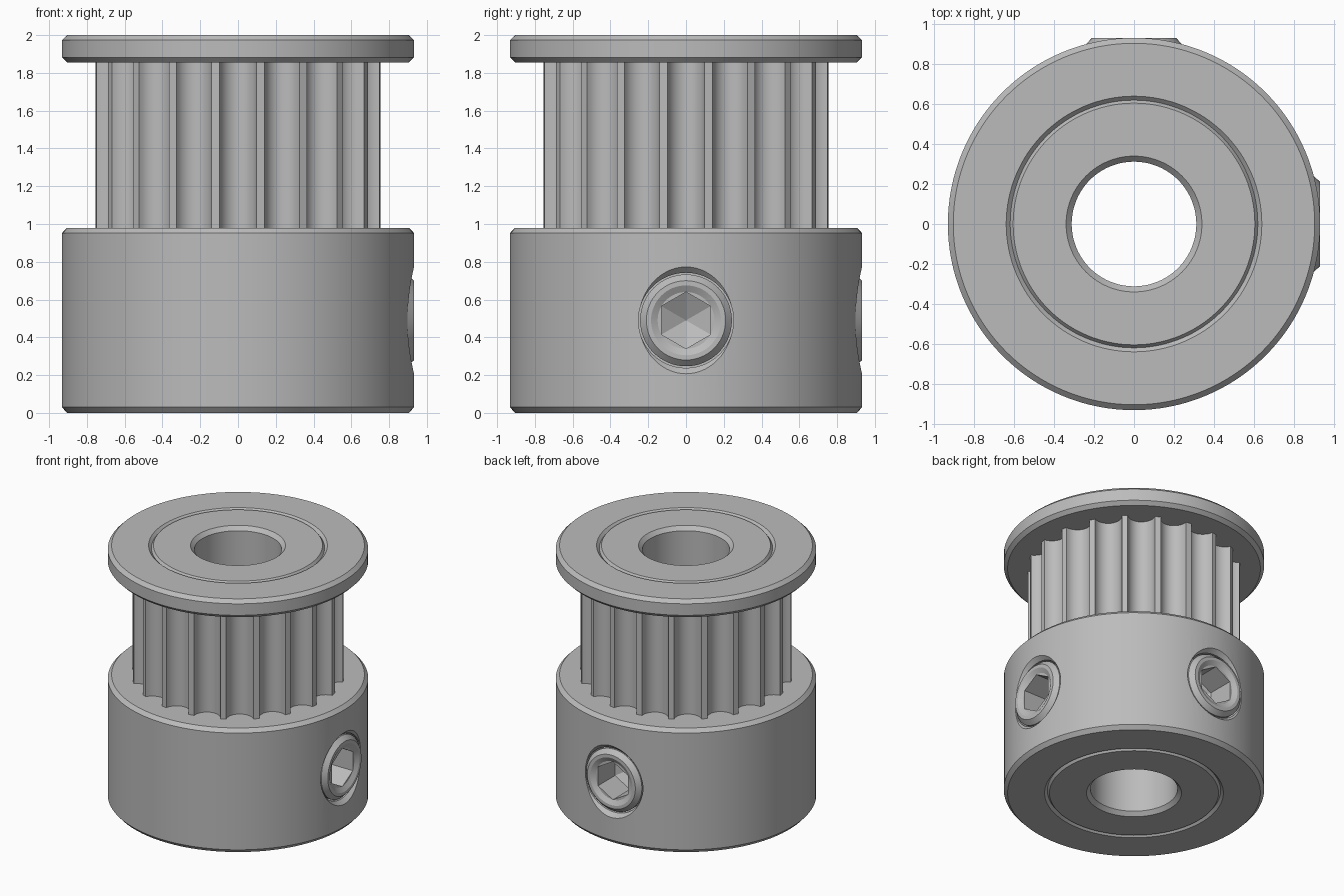
import bpy, bmesh, math
from mathutils import Matrix

if "Cube" in bpy.data.objects:
    bpy.data.objects.remove(bpy.data.objects["Cube"])

steel = bpy.data.materials.new("brushed_grey_metal")
steel.use_nodes = True
GREY = (0.5, 0.5, 0.5, 1)
steel.diffuse_color = GREY
steel.node_tree.nodes["Principled BSDF"].inputs["Base Color"].default_value = GREY

SCREW_Z = 0.49
TEETH = 20


def make_object(name, bm):
    bmesh.ops.recalc_face_normals(bm, faces=bm.faces)
    mesh = bpy.data.meshes.new(name)
    bm.to_mesh(mesh)
    bm.free()
    mesh.materials.append(steel)
    obj = bpy.data.objects.new(name, mesh)
    bpy.context.collection.objects.link(obj)
    return obj


def lathe(name, profile, segments, closed=False, matrix=None):
    """Revolve (radius, height) points about z; a zero radius becomes a pole."""
    bm = bmesh.new()
    rings = []
    for r, z in profile:
        if r == 0:
            rings.append([bm.verts.new((0, 0, z))] * segments)
            continue
        angles = [math.tau * i / segments for i in range(segments)]
        rings.append([bm.verts.new((r * math.cos(a), r * math.sin(a), z)) for a in angles])
    pairs = list(zip(rings, rings[1:]))
    if closed:
        pairs.append((rings[-1], rings[0]))
    for low, high in pairs:
        for i in range(segments):
            j = (i + 1) % segments
            corners = dict.fromkeys((low[i], low[j], high[j], high[i]))
            bm.faces.new(list(corners))
    if matrix:
        bm.transform(matrix)
    return make_object(name, bm)


def activate(obj):
    bpy.ops.object.select_all(action="DESELECT")
    obj.select_set(True)
    bpy.context.view_layer.objects.active = obj


def cut(obj, cutter):
    mod = obj.modifiers.new("cut", "BOOLEAN")
    mod.operation = "DIFFERENCE"
    mod.solver = "EXACT"
    mod.object = cutter
    activate(obj)
    bpy.ops.object.modifier_apply(modifier=mod.name)
    bpy.data.objects.remove(cutter)


def smooth(obj, degrees=25):
    activate(obj)
    bpy.ops.object.shade_smooth_by_angle(angle=math.radians(degrees))


# Hub, hidden core and upper flange turned as one body with a chamfered bore
body = lathe("pulley_body", [
    (0.312, 0.03), (0.34, 0), (0.605, 0), (0.62, 0.02), (0.64, 0), (0.905, 0),
    (0.932, 0.03), (0.932, 0.952), (0.905, 0.98), (0.6, 0.98), (0.6, 1.855),
    (0.905, 1.855), (0.932, 1.882), (0.932, 1.973), (0.905, 2), (0.64, 2),
    (0.62, 1.98), (0.605, 2), (0.34, 2), (0.312, 1.97)], 128, closed=True)

# Toothed barrel: narrow lands between rounded grooves
bm = bmesh.new()
RADIUS, DEPTH, HALF, STEPS = 0.761, 0.093, math.radians(7.4), 12
outline = []
for tooth in range(TEETH):
    middle = math.tau * tooth / TEETH
    for k in range(STEPS + 1):
        t = math.pi * k / STEPS
        angle = middle - HALF * math.cos(t)
        r = RADIUS - DEPTH * math.sin(t)
        outline.append((r * math.cos(angle), r * math.sin(angle)))
low = [bm.verts.new((x, y, 0.97)) for x, y in outline]
high = [bm.verts.new((x, y, 1.865)) for x, y in outline]
for i in range(len(outline)):
    j = (i + 1) % len(outline)
    bm.faces.new((low[i], low[j], high[j], high[i]))
smooth(make_object("toothed_barrel", bm), 35)

# Two set screws in countersunk holes, on the +x and +y sides
for name, turn in (("side_set_screw", 0), ("rear_set_screw", math.pi / 2)):
    place = (Matrix.Translation((0, 0, SCREW_Z)) @ Matrix.Rotation(turn, 4, "Z")
             @ Matrix.Rotation(math.pi / 2, 4, "Y"))
    hole = lathe("hole_cutter", [(0, 0.4), (0.252, 0.4), (0.252, 0.9),
                                 (0.31, 0.96), (0.31, 1.1), (0, 1.1)], 64, matrix=place)
    cut(body, hole)

    screw = lathe(name, [(0, 0.39), (0.243, 0.39), (0.243, 0.898), (0.21, 0.932),
                         (0.185, 0.932), (0.15, 0.912), (0, 0.912)], 64, matrix=place)
    # Hexagonal socket ending in a shallow point
    socket = lathe("socket_cutter", [(0, 0.62), (0.15, 0.7), (0.15, 1), (0, 1)], 6, matrix=place)
    cut(screw, socket)
    smooth(screw)

smooth(body)
